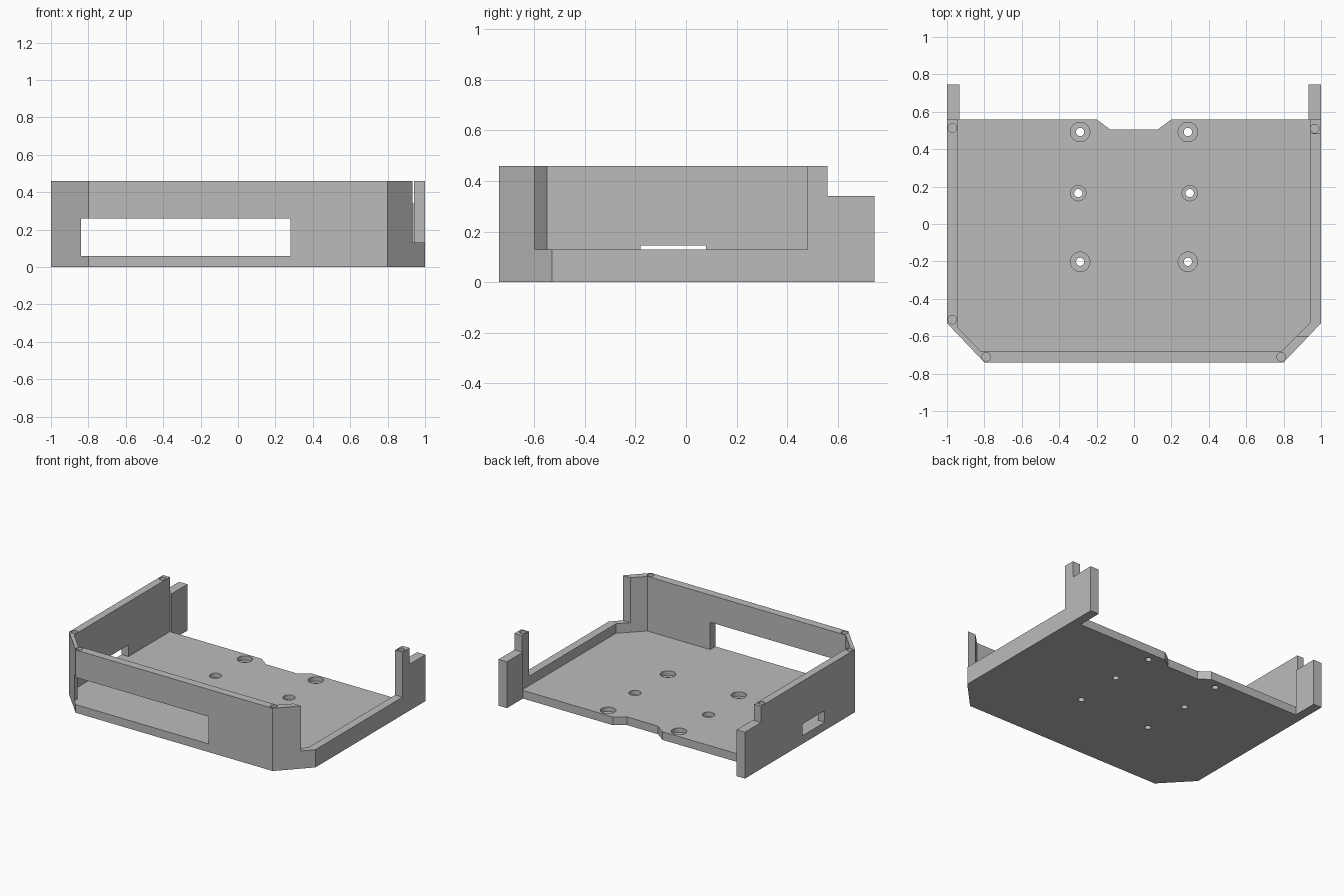
import bpy
import bmesh

cube = bpy.data.objects.get("Cube")
if cube:
    bpy.data.objects.remove(cube, do_unlink=True)

grey = bpy.data.materials.new("plain grey")
grey.use_nodes = True
COLOUR = (0.5, 0.5, 0.5, 1)
grey.diffuse_color = COLOUR
grey.node_tree.nodes["Principled BSDF"].inputs["Base Color"].default_value = COLOUR

FLOOR, RIM = 0.06, 0.46


def prism(name, outline, z0, z1):
    """Extrude a flat outline from z0 up to z1."""
    bm = bmesh.new()
    face = bm.faces.new([bm.verts.new((x, y, z0)) for x, y in outline])
    top = bmesh.ops.extrude_face_region(bm, geom=[face])["geom"]
    verts = [v for v in top if isinstance(v, bmesh.types.BMVert)]
    bmesh.ops.translate(bm, verts=verts, vec=(0, 0, z1 - z0))
    bmesh.ops.recalc_face_normals(bm, faces=bm.faces)
    mesh = bpy.data.meshes.new(name)
    bm.to_mesh(mesh)
    bm.free()
    mesh.materials.append(grey)
    obj = bpy.data.objects.new(name, mesh)
    bpy.context.collection.objects.link(obj)
    return obj


def box(name, x0, x1, y0, y1, z0, z1):
    return prism(name, [(x0, y0), (x1, y0), (x1, y1), (x0, y1)], z0, z1)


def cut(target, cutter):
    """Subtract the cutter from the target, then discard the cutter."""
    mod = target.modifiers.new("cut", "BOOLEAN")
    mod.operation = "DIFFERENCE"
    mod.solver = "EXACT"
    mod.object = cutter
    bpy.context.view_layer.objects.active = target
    bpy.ops.object.modifier_apply(modifier=mod.name)
    bpy.data.objects.remove(cutter, do_unlink=True)


def drill(target, x, y, radius, z0, z1):
    bpy.ops.mesh.primitive_cylinder_add(
        vertices=32, radius=radius, depth=z1 - z0, location=(x, y, (z0 + z1) / 2))
    cutter = bpy.context.object
    cutter.data.materials.append(grey)
    cut(target, cutter)


# Tray body with chamfered front corners
tray = prism("tray", [(-1, 0.56), (-1, -0.53), (-0.8, -0.74),
                      (0.8, -0.74), (1, -0.53), (1, 0.56)], 0, RIM)

# Interior pocket, open at the back
cut(tray, prism("pocket", [(-0.945, 0.8), (-0.945, -0.55), (-0.82, -0.68),
                           (0.79, -0.68), (0.94, -0.53), (0.94, 0.8)], FLOOR, 0.6))

# Front window, side slot and lowered left wall
cut(tray, box("front_window", -0.84, 0.28, -0.9, -0.6, FLOOR, 0.26))
cut(tray, box("side_slot", -1.1, -0.9, -0.18, 0.08, FLOOR, 0.145))
cut(tray, box("wall_gap", 0.8, 1.1, -0.6, 0.48, 0.13, 0.6))

# Notch in the back edge of the floor
cut(tray, prism("back_notch", [(-0.2, 0.56), (-0.127, 0.505), (0.127, 0.505),
                               (0.2, 0.56), (0.2, 0.7), (-0.2, 0.7)], -0.1, 0.2))

# Counterbored mounting holes in the floor
for y, bore in ((0.492, 0.052), (0.165, 0.041), (-0.202, 0.052)):
    for side in (-1, 1):
        x = side * (0.298 if bore < 0.05 else 0.288)
        drill(tray, x, y, bore, 0.028, 0.2)
        drill(tray, x, y, 0.022, -0.1, 0.2)

# Blind screw holes in the rim
for x, y in ((-0.971, 0.513), (0.966, 0.51), (-0.971, -0.511),
             (-0.79, -0.71), (0.786, -0.71)):
    drill(tray, x, y, 0.023, RIM - 0.1, 0.6)

# Rear tabs behind each side wall
for name, side in (("left_rear_tab", 1), ("right_rear_tab", -1)):
    inner, outer = sorted((side * 0.932, side))
    box(name, inner, outer, 0.56, 0.745, 0, 0.34)
